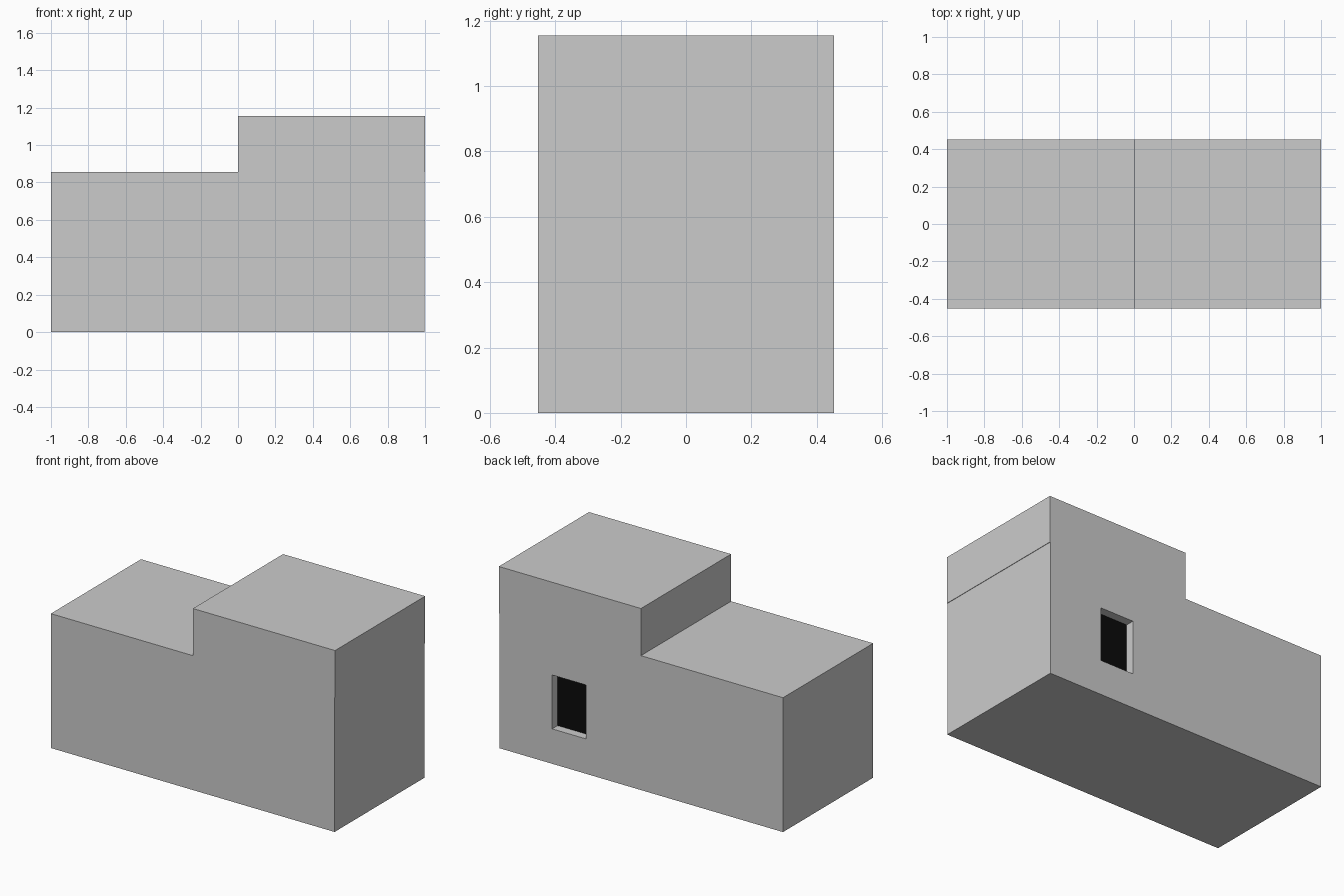
import bpy, bmesh

if "Cube" in bpy.data.objects:
    bpy.data.objects.remove(bpy.data.objects["Cube"])

HALF_DEPTH = 0.453
WINDOW = (0.388, 0.625, 0.222, 0.565)   # x0, x1, z0, z1
RECESS = 0.057


def make_object(name, bm):
    bmesh.ops.recalc_face_normals(bm, faces=bm.faces)
    mesh = bpy.data.meshes.new(name)
    bm.to_mesh(mesh)
    bm.free()
    obj = bpy.data.objects.new(name, mesh)
    bpy.context.collection.objects.link(obj)
    return obj


def prism(name, profile, y0, y1):
    """Extrude an x-z profile from y0 to y1."""
    bm = bmesh.new()
    face = bm.faces.new([bm.verts.new((x, y0, z)) for x, z in profile])
    ext = bmesh.ops.extrude_face_region(bm, geom=[face])
    moved = [g for g in ext["geom"] if isinstance(g, bmesh.types.BMVert)]
    bmesh.ops.translate(bm, verts=moved, vec=(0, y1 - y0, 0))
    return make_object(name, bm)


def rect(x0, x1, z0, z1):
    return [(x0, z0), (x1, z0), (x1, z1), (x0, z1)]


# Stepped building body, upper storey overhanging very slightly on the right
body = prism("building_body",
             [(-1, 0), (0.997, 0), (0.997, 0.855), (1, 0.855),
              (1, 1.155), (0, 1.155), (0, 0.855), (-1, 0.855)],
             -HALF_DEPTH, HALF_DEPTH)

# Window recess in the back wall
cutter = prism("window_cutter", rect(*WINDOW), HALF_DEPTH - RECESS, HALF_DEPTH + 0.1)
cutter.hide_render = True
cutter.hide_set(True)
cut = body.modifiers.new("window_recess", 'BOOLEAN')
cut.operation = 'DIFFERENCE'
cut.solver = 'EXACT'
cut.object = cutter

# Dark pane at the bottom of the recess
pane = prism("window_pane", rect(*WINDOW),
             HALF_DEPTH - RECESS - 0.01, HALF_DEPTH - RECESS + 0.002)
dark = bpy.data.materials.new("dark_glass")
dark.diffuse_color = (0.003, 0.003, 0.003, 1)
dark.use_nodes = True
dark.node_tree.nodes["Principled BSDF"].inputs["Base Color"].default_value = dark.diffuse_color
pane.data.materials.append(dark)
